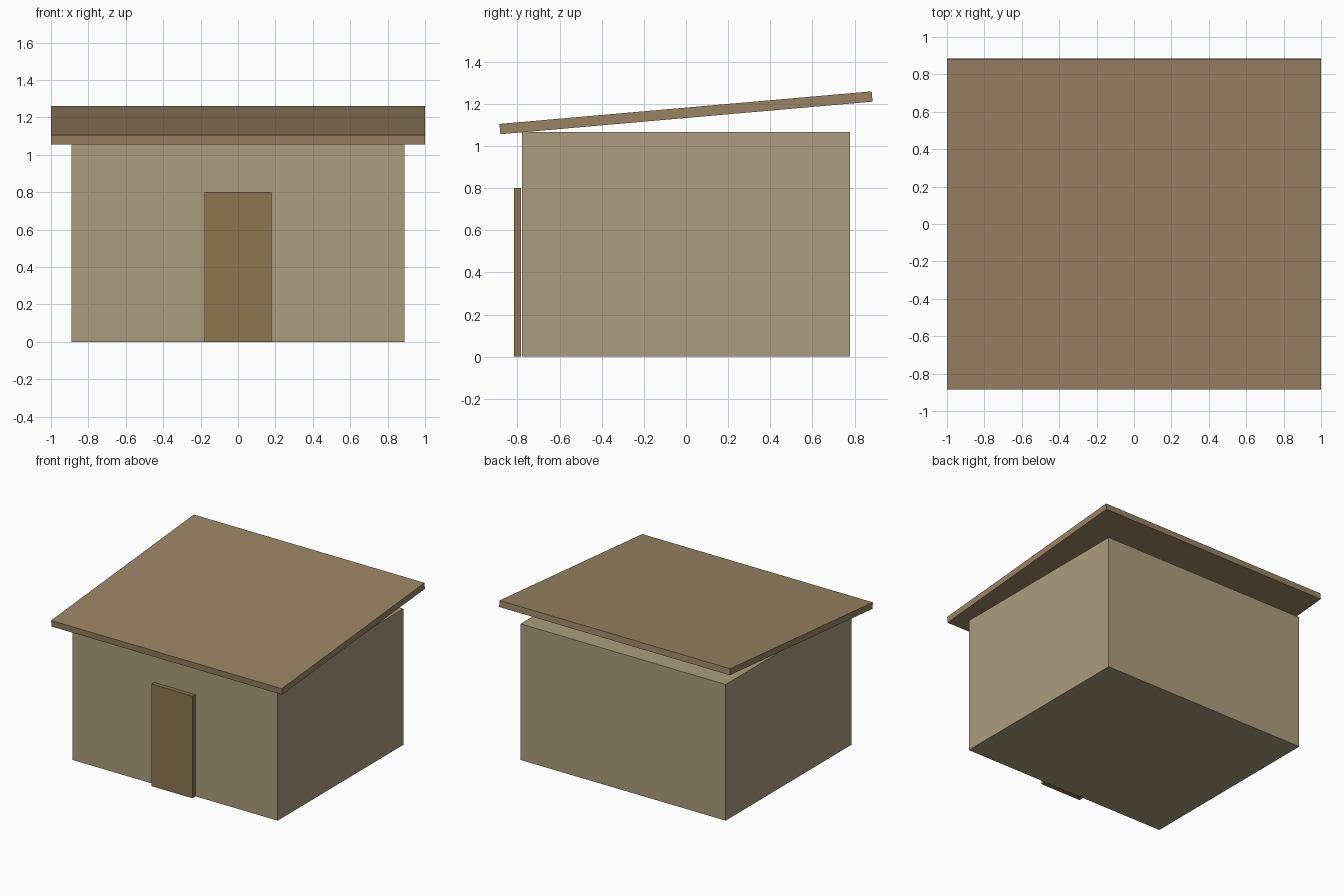
import bpy
from math import radians

if "Cube" in bpy.data.objects:
    bpy.data.objects.remove(bpy.data.objects["Cube"])


def box(name, size, centre, color, tilt=0.0):
    """Flat-shaded box with a coloured material, tilted about x."""
    bpy.ops.mesh.primitive_cube_add(size=1, location=centre)
    ob = bpy.context.object
    ob.name = name
    ob.scale = size
    bpy.ops.object.transform_apply(location=False, rotation=False, scale=True)
    ob.rotation_euler.x = tilt
    mat = bpy.data.materials.new(name + "_colour")
    mat.diffuse_color = (*color, 1)
    mat.use_nodes = True
    mat.node_tree.nodes["Principled BSDF"].inputs["Base Color"].default_value = mat.diffuse_color
    ob.data.materials.append(mat)
    return ob


# Hut body
box("walls", (1.778, 1.556, 1.067), (0, 0, 0.5335), (0.41, 0.34, 0.21))

# Single-pitch roof slab, rising to the back
box("roof", (2.0, 1.774, 0.049), (0, 0, 1.158), (0.32, 0.23, 0.127), radians(5))

# Door panel standing just off the front wall
box("door", (0.356, 0.034, 0.80), (0, -0.80, 0.40), (0.27, 0.18, 0.08))
